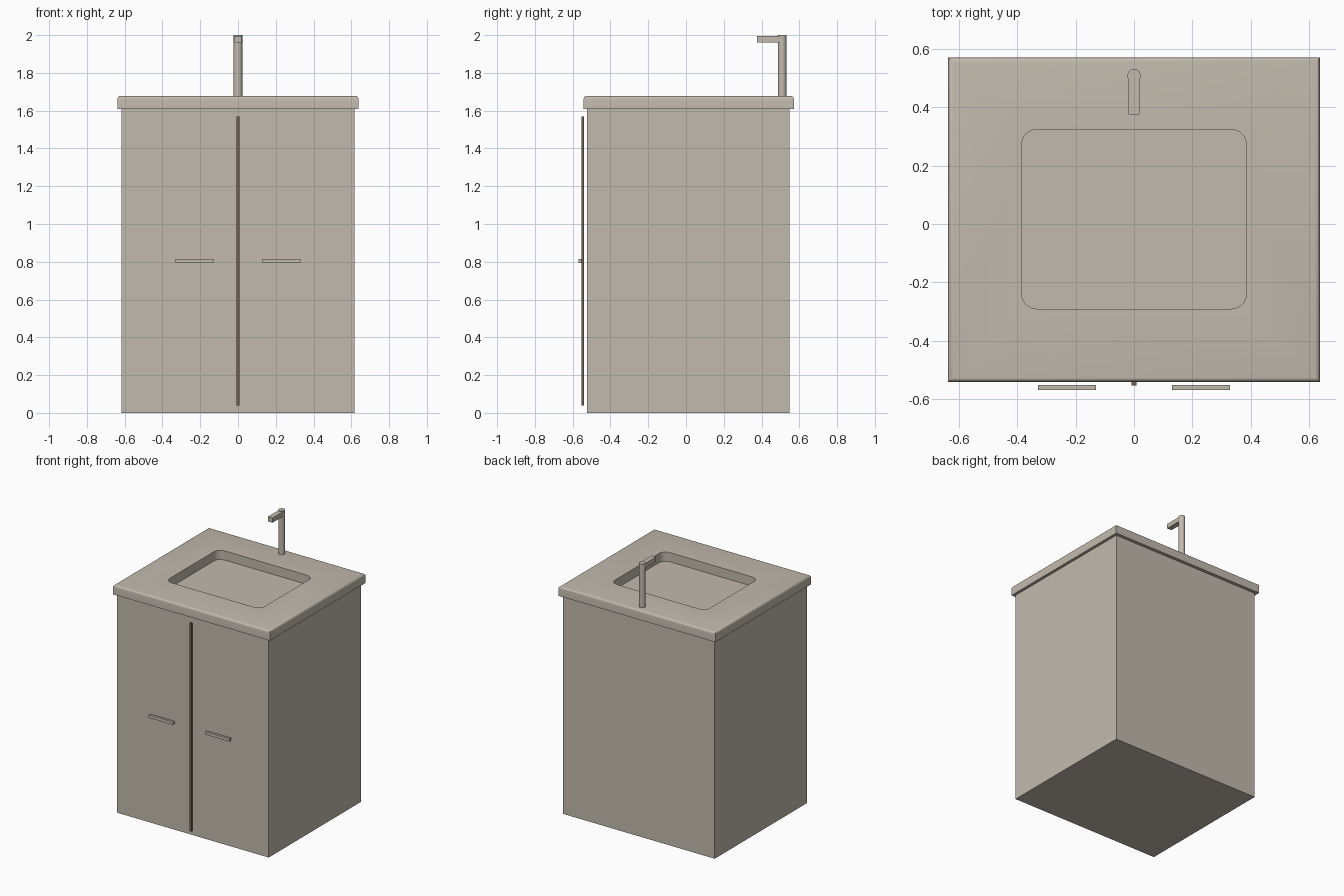
import bpy, bmesh, math

if "Cube" in bpy.data.objects:
    bpy.data.objects.remove(bpy.data.objects["Cube"])


def material(name, rgb):
    m = bpy.data.materials.new(name)
    m.diffuse_color = (*rgb, 1)
    m.use_nodes = True
    m.node_tree.nodes["Principled BSDF"].inputs["Base Color"].default_value = m.diffuse_color
    return m


stone = material("warm grey", (0.54, 0.49, 0.42))
brown = material("dark brown", (0.17, 0.12, 0.085))


def finish(name, bm, mat):
    bmesh.ops.recalc_face_normals(bm, faces=bm.faces)
    mesh = bpy.data.meshes.new(name)
    bm.to_mesh(mesh)
    bm.free()
    mesh.materials.append(mat)
    ob = bpy.data.objects.new(name, mesh)
    bpy.context.collection.objects.link(ob)
    return ob


def smooth(ob):
    ob.data.shade_smooth()
    ob.data.set_sharp_from_angle(angle=math.radians(35))


def box_mesh(x, y, z):
    bm = bmesh.new()
    bmesh.ops.create_cube(bm, size=1)
    for v in bm.verts:
        v.co = [r[0] if c < 0 else r[1] for c, r in zip(v.co, (x, y, z))]
    return bm


def box(name, x, y, z, mat=stone):
    return finish(name, box_mesh(x, y, z), mat)


# Closed cabinet body; its top is the floor of the basin
box("cabinet", (-0.617, 0.617), (-0.524, 0.547), (0, 1.61))

# Countertop with rounded upper edges
bm = box_mesh((-0.638, 0.638), (-0.542, 0.571), (1.608, 1.678))
top_edges = [e for e in bm.edges if all(v.co.z > 1.65 for v in e.verts)]
bmesh.ops.bevel(bm, geom=top_edges, offset=0.016, segments=4,
                profile=0.5, affect='EDGES')
counter = finish("countertop", bm, stone)

# Basin opening with rounded corners
bm = box_mesh((-0.386, 0.386), (-0.291, 0.324), (1.5, 1.8))
uprights = [e for e in bm.edges if abs(e.verts[0].co.z - e.verts[1].co.z) > 0.1]
bmesh.ops.bevel(bm, geom=uprights, offset=0.052, segments=8,
                profile=0.5, affect='EDGES')
cutter = finish("basin_cutter", bm, stone)
cutter.hide_render = True
cutter.hide_set(True)
cut = counter.modifiers.new("basin", 'BOOLEAN')
cut.object = cutter
cut.operation = 'DIFFERENCE'
cut.solver = 'EXACT'
smooth(counter)

# Door gap strip and the two handles
box("door_strip", (-0.008, 0.008), (-0.554, -0.541), (0.04, 1.57), brown)
for side, name in ((-1, "left_handle"), (1, "right_handle")):
    xs = sorted((side * 0.13, side * 0.33))
    box(name, xs, (-0.57, -0.552), (0.793, 0.815))

# Tap column and spout
bm = bmesh.new()
bmesh.ops.create_cone(bm, cap_ends=True, segments=32, radius1=0.023,
                      radius2=0.023, depth=0.33)
bmesh.ops.translate(bm, verts=bm.verts, vec=(0, 0.509, 1.835))
smooth(finish("tap_column", bm, stone))
box("tap_spout", (-0.019, 0.019), (0.376, 0.509), (1.96, 1.995))
